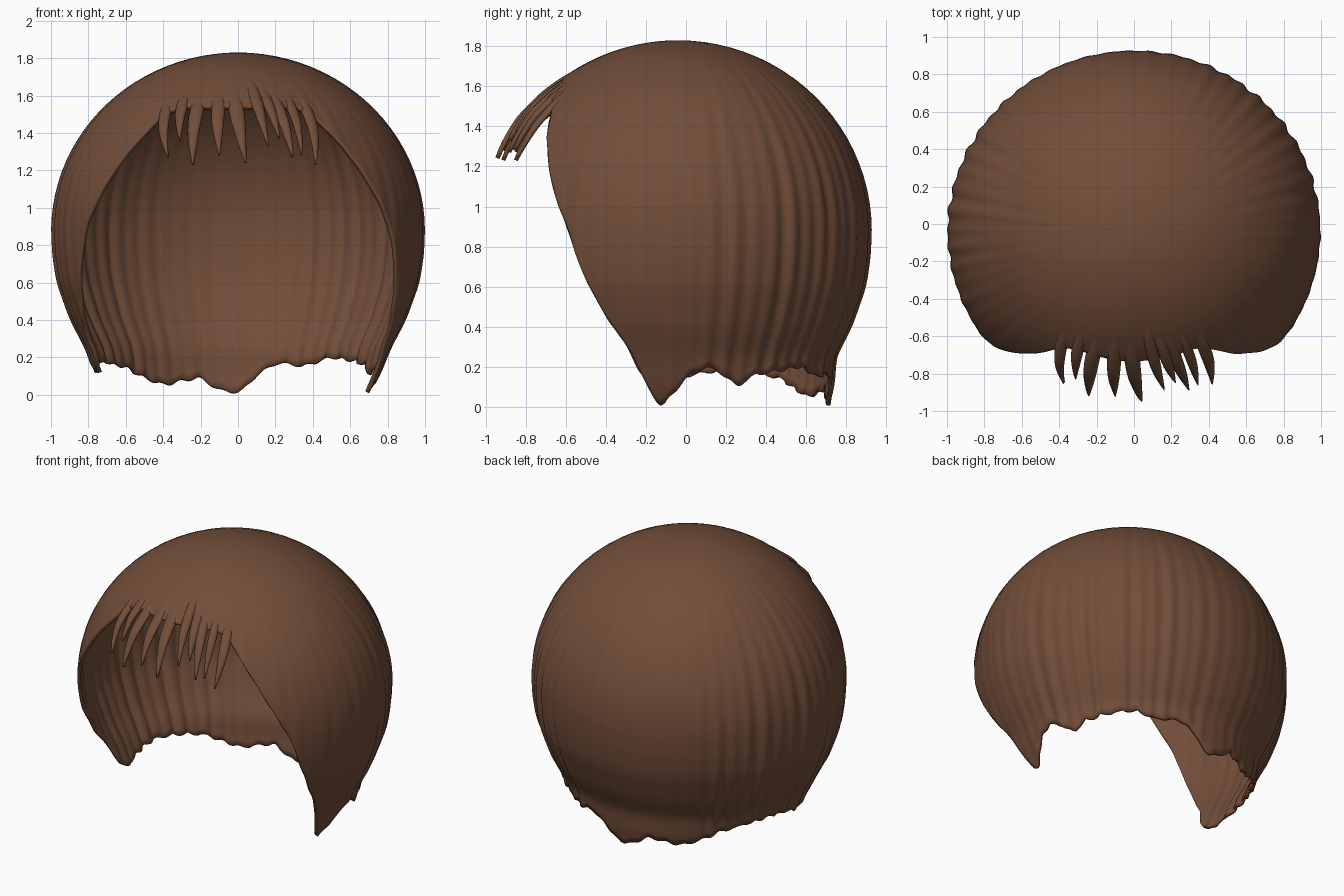
import bpy, bmesh, math

if "Cube" in bpy.data.objects:
    bpy.data.objects.remove(bpy.data.objects["Cube"])

brown = bpy.data.materials.new("chestnut brown")
brown.diffuse_color = (0.168, 0.075, 0.041, 1)
brown.use_nodes = True
brown.node_tree.nodes["Principled BSDF"].inputs["Base Color"].default_value = brown.diffuse_color

CENTRE_Y, EQUATOR, DOME = -0.04, 0.88, 0.95

# Hem height by angle in degrees, 0 = front, 90 = +x side, 180 = back
HEM = [(0, 1.54), (25, 1.54), (31, 1.51), (34, 1.46), (41.7, 1.29), (48, 1.11),
       (55, 0.9), (60.4, 0.65), (66, 0.45), (72, 0.3), (75, 0.2), (79, 0.07),
       (82, 0.0), (85, 0.02), (93, 0.14), (100, 0.2), (106, 0.17), (113, 0.1),
       (120, 0.16), (130, 0.18), (142, 0.2), (154, 0.15), (165, 0.17), (173, 0.1),
       (179, 0.01), (187, 0.02), (195, 0.09), (203, 0.07), (210, 0.05), (218, 0.08),
       (228, 0.14), (240, 0.17), (255, 0.18), (268, 0.15), (278, 0.11), (285, 0.17),
       (288, 0.3), (294, 0.45), (299.6, 0.65), (305, 0.9), (312, 1.11), (318.3, 1.29),
       (326, 1.46), (329, 1.51), (335, 1.54), (360, 1.54)]
# Radius below the equator, by height
LOWER = [(0, 0.70), (0.1, 0.76), (0.25, 0.82), (0.4, 0.90), (0.6, 0.972),
         (0.75, 0.995), (0.88, 1.0)]


def interp(table, x):
    for (a, u), (b, v) in zip(table, table[1:]):
        if x <= b:
            return u + (v - u) * max(0, x - a) / (b - a)
    return table[-1][1]


def smooth_interp(table, x, width):
    return sum(interp(table, x + k * width) for k in (-1, -0.5, 0, 0.5, 1)) / 5


def s_from_z(z):
    """Path parameter from crown (0) over the equator (1) to the ground (2)."""
    if z > EQUATOR:
        return math.acos(min(1, (z - EQUATOR) / DOME)) / (math.pi / 2)
    return 2 - z / EQUATOR


def dome(deg, s, offset=0.0):
    """Point on the hair surface at an angle and path parameter."""
    a = math.radians(deg)
    if s <= 1:
        rho, z = math.sin(s * math.pi / 2), EQUATOR + DOME * math.cos(s * math.pi / 2)
    else:
        z = EQUATOR * (2 - s)
        rho = smooth_interp(LOWER, z, 0.04)
        rho += 0.08 * max(0, -math.cos(a)) * max(0, 1 - z / 0.25)
    # combed strand ridges, fading towards the crown
    wave = math.sin(58 * a + 0.8 * math.sin(5 * a)) + 0.7 * math.sin(37 * a + 1)
    rho += 0.006 * wave * min(1, s) ** 2 * (0.6 + 0.4 * math.sin(3 * a + 1)) - 0.003
    k = rho + offset * rho
    z += offset * max(0, z - EQUATOR)
    return (k * math.sin(a), CENTRE_Y - 0.97 * k * math.cos(a), z)


def finish(bm, name):
    bmesh.ops.recalc_face_normals(bm, faces=bm.faces)
    mesh = bpy.data.meshes.new(name)
    bm.to_mesh(mesh)
    bm.free()
    mesh.materials.append(brown)
    ob = bpy.data.objects.new(name, mesh)
    bpy.context.collection.objects.link(ob)
    for p in mesh.polygons:
        p.use_smooth = True
    return ob


# Hair cap: strands combed from the crown to the uneven hem
COLS, ROWS = 480, 44
bm = bmesh.new()
crown = bm.verts.new((0, CENTRE_Y, EQUATOR + DOME))
columns = []
for c in range(COLS):
    deg = 360 * c / COLS
    hem = smooth_interp(HEM, deg, 1.2)
    if 85 < deg < 278:
        hem += 0.008 * math.sin(math.radians(deg) * 43)
    end = s_from_z(max(0, hem))
    columns.append([bm.verts.new(dome(deg, end * r / ROWS)) for r in range(1, ROWS + 1)])
for c in range(COLS):
    p, q = columns[c], columns[(c + 1) % COLS]
    bm.faces.new((crown, p[0], q[0]))
    for r in range(ROWS - 1):
        bm.faces.new((p[r], p[r + 1], q[r + 1], q[r]))
cap = finish(bm, "hair_cap")
shell = cap.modifiers.new("thickness", 'SOLIDIFY')
shell.thickness, shell.offset = 0.022, -1


# Fringe: tapered locks that follow the dome down to pointed tips
def lock(name, root_x, root_z, tip_x, tip_z, half_width):
    def polar(x, z):
        s = s_from_z(z)
        return math.degrees(math.asin(x / math.sin(s * math.pi / 2))), s
    (a0, s0), (a1, s1) = polar(root_x, root_z), polar(tip_x, tip_z)
    steps, sides = 14, 10
    bm = bmesh.new()
    rings = []
    for i in range(steps + 1):
        t = i / steps
        s = s0 + (s1 - s0) * t
        deg = a0 + (a1 - a0) * t ** 1.3
        w = half_width * (0.75 + 0.25 * math.sin(t * math.pi)) * (1 - t ** 3.5 * 0.85)
        spread = math.degrees(w / math.sin(s * math.pi / 2))
        depth = 0.028 * (1 - 0.6 * t)
        lift = -0.035 + 0.04 * min(1, t * 1.6)
        ring = []
        for k in range(sides):
            u = 2 * math.pi * k / sides
            ring.append(bm.verts.new(dome(deg + spread * math.cos(u), s,
                                          lift + depth * math.sin(u))))
        rings.append(ring)
    for p, q in zip(rings, rings[1:]):
        for k in range(sides):
            n = (k + 1) % sides
            bm.faces.new((p[k], p[n], q[n], q[k]))
    bm.faces.new(rings[0])
    bm.faces.new(rings[-1])
    finish(bm, name)


# root x, root z, tip x, tip z, half width
LOCKS = [(-0.35, 1.63, -0.375, 1.27, 0.037), (-0.26, 1.66, -0.31, 1.36, 0.036),
         (-0.18, 1.67, -0.24, 1.23, 0.042), (-0.09, 1.68, -0.10, 1.28, 0.040),
         (-0.02, 1.69, 0.04, 1.24, 0.044), (0.05, 1.74, 0.16, 1.33, 0.036),
         (0.12, 1.68, 0.22, 1.37, 0.034), (0.16, 1.68, 0.29, 1.27, 0.036),
         (0.23, 1.67, 0.34, 1.28, 0.030), (0.31, 1.65, 0.415, 1.23, 0.036)]
for i, args in enumerate(LOCKS):
    lock(f"fringe_lock_{i + 1}", *args)
